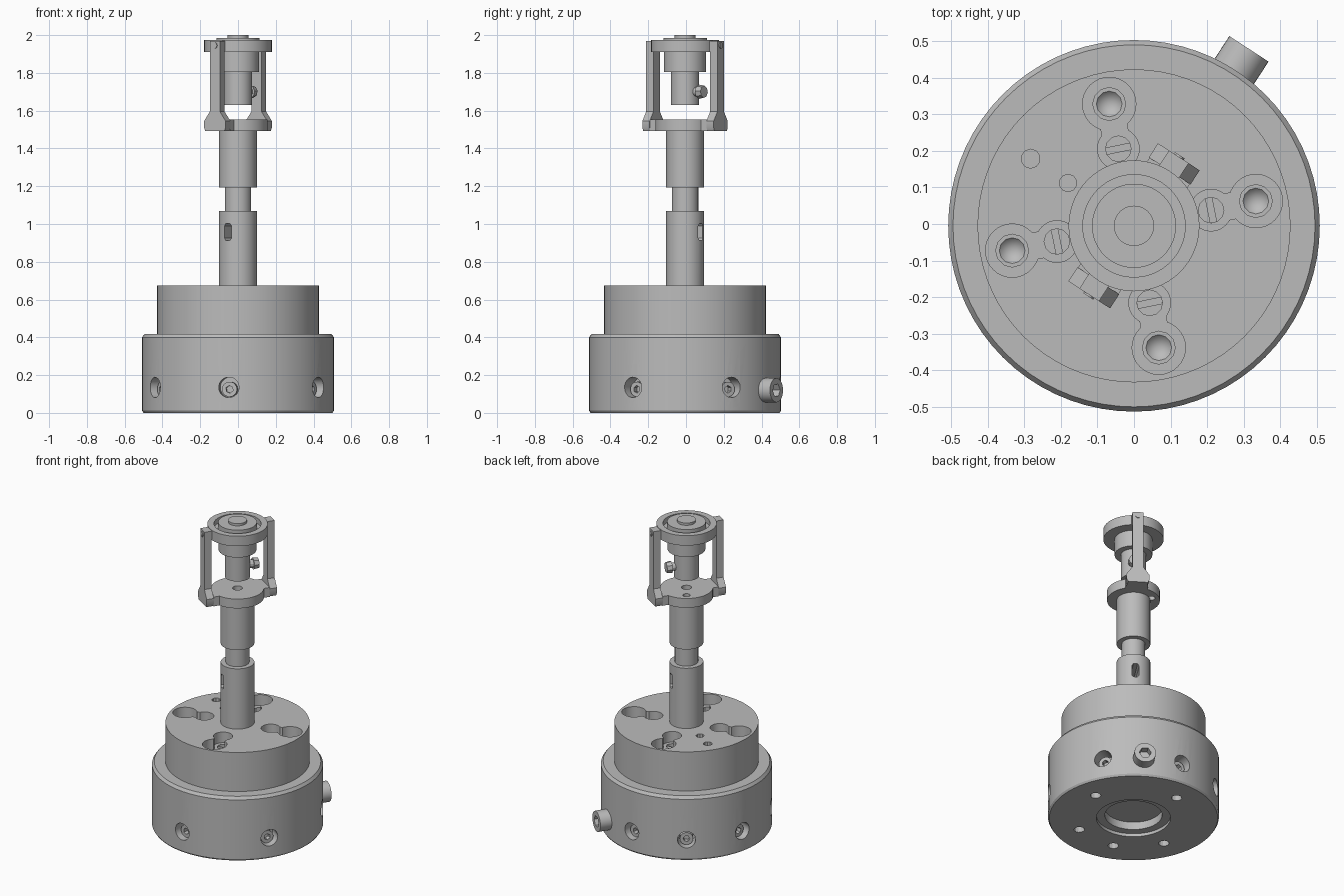
import bpy, bmesh, math
from mathutils import Vector, Matrix

default = bpy.data.objects.get("Cube")
if default:
    bpy.data.objects.remove(default, do_unlink=True)

AXIS = Vector((0, -0.005, 0))   # centre line of the turned parts
ARM_ANGLE = 57                  # bearing of the bracket, slot and side screw
UP = Vector((0, 0, 1))

gray = bpy.data.materials.new("plain gray")
gray.use_nodes = True
COLOR = (0.5, 0.5, 0.5, 1)
gray.diffuse_color = COLOR
gray.node_tree.nodes["Principled BSDF"].inputs["Base Color"].default_value = COLOR


def polar(angle, radius, z=0.0):
    a = math.radians(angle)
    return AXIS + Vector((radius * math.cos(a), radius * math.sin(a), z))


def finish(name, bm):
    bmesh.ops.recalc_face_normals(bm, faces=bm.faces)
    mesh = bpy.data.meshes.new(name)
    bm.to_mesh(mesh)
    bm.free()
    mesh.materials.append(gray)
    obj = bpy.data.objects.new(name, mesh)
    bpy.context.collection.objects.link(obj)
    return obj


def lathe(name, profile, steps=72):
    """Turn a (radius, z) profile about the centre line."""
    bm = bmesh.new()
    verts = [bm.verts.new(AXIS + Vector((r, 0, z))) for r, z in profile]
    edges = [bm.edges.new(pair) for pair in zip(verts, verts[1:])]
    bmesh.ops.spin(bm, geom=verts + edges, cent=AXIS, axis=UP,
                   angle=math.tau, steps=steps, use_merge=True)
    bmesh.ops.remove_doubles(bm, verts=bm.verts, dist=0.0001)
    return finish(name, bm)


def rod(name, start, end, r1, r2=None, sides=32):
    """Cylinder or cone between two points."""
    bm = bmesh.new()
    d = end - start
    place = Matrix.Translation((start + end) / 2) @ UP.rotation_difference(d).to_matrix().to_4x4()
    bmesh.ops.create_cone(bm, cap_ends=True, segments=sides, radius1=r1,
                          radius2=r1 if r2 is None else r2, depth=d.length, matrix=place)
    return finish(name, bm)


def slab(name, outline, angle, near, far):
    """Extrude a (sideways, z) outline outwards along a bearing."""
    bm = bmesh.new()
    side = polar(angle + 90, 1) - AXIS
    face = bm.faces.new([bm.verts.new(polar(angle, near, z) + side * s) for s, z in outline])
    new = bmesh.ops.extrude_face_region(bm, geom=[face])["geom"]
    bmesh.ops.translate(bm, vec=polar(angle, far - near) - AXIS,
                        verts=[v for v in new if isinstance(v, bmesh.types.BMVert)])
    return finish(name, bm)


def rect(half, low, high):
    return [(-half, low), (half, low), (half, high), (-half, high)]


def activate(obj):
    bpy.ops.object.select_all(action='DESELECT')
    obj.select_set(True)
    bpy.context.view_layer.objects.active = obj


def cut(target, *cutters):
    for cutter in cutters:
        cutter.hide_render = True
        mod = target.modifiers.new("cut", 'BOOLEAN')
        mod.operation, mod.solver, mod.object = 'DIFFERENCE', 'EXACT', cutter
        activate(target)
        bpy.ops.object.modifier_apply(modifier=mod.name)
        bpy.data.objects.remove(cutter, do_unlink=True)


# Heavy round base with recessed underside
base = lathe("base", [(0, 0), (0.5, 0), (0.508, 0.012), (0.508, 0.4),
                      (0.495, 0.418), (0, 0.418)])
cut(base, rod("cutter", polar(0, 0, -0.02), polar(0, 0, 0.02), 0.22, sides=64),
    rod("cutter", polar(0, 0, -0.02), polar(0, 0, 0.07), 0.17, sides=64))
for angle in (10, 97, 150, 199, 250, 297):
    cut(base, rod("cutter", polar(angle, 0.35, -0.02), polar(angle, 0.35, 0.06), 0.032, sides=12))

# Radial bores in the base, each with a sunk set screw
for i, angle in enumerate((29, 85, 125, 166, 210, 264.5, 327)):
    cut(base, rod("cutter", polar(angle, 0.42, 0.135), polar(angle, 0.56, 0.135), 0.054, sides=24))
    screw = rod(f"set_screw_{i}", polar(angle, 0.41, 0.125), polar(angle, 0.47, 0.125), 0.04, sides=20)
    cut(screw, rod("cutter", polar(angle, 0.44, 0.125), polar(angle, 0.5, 0.125), 0.02, sides=6))

# Side cap screw with hex socket
cap_screw = rod("side_cap_screw", polar(ARM_ANGLE, 0.47, 0.12), polar(ARM_ANGLE, 0.577, 0.12), 0.064)
cut(cap_screw, rod("cutter", polar(ARM_ANGLE, 0.53, 0.12), polar(ARM_ANGLE, 0.62, 0.12), 0.036, sides=6))

# Upper drum with four keyhole pockets
DECK = 0.674
FLOOR = DECK - 0.07
drum = lathe("drum", [(0, 0.418), (0.428, 0.418), (0.428, DECK), (0, DECK)])
for k in range(4):
    a = 11.5 + 90 * k
    cut(drum,
        rod("cutter", polar(a, 0.34, FLOOR), polar(a, 0.34, 0.75), 0.073),
        rod("cutter", polar(a, 0.215, FLOOR), polar(a, 0.215, 0.75), 0.057),
        slab("cutter", rect(0.036, FLOOR, 0.75), a, 0.215, 0.34),
        rod("cutter", polar(a, 0.34, FLOOR - 0.06), polar(a, 0.34, 0.7), 0.045, sides=12),
        rod("cutter", polar(a, 0.34, FLOOR - 0.1), polar(a, 0.34, FLOOR - 0.05), 0, 0.044, sides=12),
        rod("cutter", polar(a, 0.215, FLOOR - 0.05), polar(a, 0.215, 0.7), 0.035, sides=12))
    slab(f"pocket_bar_{k}", rect(0.034, FLOOR - 0.05, FLOOR - 0.01), a, 0.205, 0.225)
for radius, hole in ((0.337, 0.026), (0.215, 0.024)):
    cut(drum, rod("cutter", polar(147, radius, DECK - 0.1), polar(147, radius, 0.75), hole, sides=10))

# Stepped column with a through slot
column = lathe("column", [(0, DECK), (0.1, DECK), (0.1, 1.069), (0.07, 1.069), (0.07, 1.192),
                          (0.1, 1.192), (0.1, 1.492), (0, 1.492)], 48)
cut(column, slab("cutter", [(-0.022, 0.925), (-0.012, 0.912), (0.012, 0.912), (0.022, 0.925),
                            (0.022, 0.99), (0.012, 1.003), (-0.012, 1.003), (-0.022, 0.99)],
                 ARM_ANGLE, -0.15, 0.15))

# Bracket: round plate, two tabs, two uprights
PLATE_TOP = 1.553
plate = lathe("bracket_plate", [(0, 1.492), (0.157, 1.492), (0.157, PLATE_TOP), (0, PLATE_TOP)], 48)
cut(plate, rod("cutter", polar(0, 0, 1.51), polar(0, 0, 1.6), 0.03, sides=16),
    rod("cutter", polar(125, 0.11, 1.45), polar(125, 0.11, 1.6), 0.022, sides=16))
upright = [(-0.06, 1.492), (0.06, 1.492), (0.068, 1.51), (0.068, 1.545), (0.032, 1.595),
           (0.032, 1.97), (-0.032, 1.97), (-0.032, 1.595), (-0.068, 1.545), (-0.068, 1.51)]
for side, angle in (("rear", ARM_ANGLE), ("front", ARM_ANGLE + 180)):
    slab(f"{side}_bracket_tab", rect(0.066, 1.492, PLATE_TOP), angle, 0.1, 0.18)
    slab(f"{side}_upright", upright, angle, 0.179, 0.225)
    slab(f"{side}_upright_lug", rect(0.032, 1.915, 1.97), angle, 0.15, 0.18)
    rod(f"{side}_lug_screw", polar(angle, 0.2, 1.945), polar(angle, 0.23, 1.945), 0.016, sides=12)

# Hanging head: stem, collar, grooved ring and centre cap
lathe("head", [(0, 1.63), (0.075, 1.63), (0.075, 1.804), (0.112, 1.804), (0.112, 1.91),
               (0.179, 1.91), (0.179, 1.975), (0.14, 1.975), (0.14, 1.94), (0.115, 1.94),
               (0.115, 1.985), (0.055, 1.985), (0.055, 2.0), (0, 2.0)], 56)

# Small thumb screw on the stem
rod("thumb_screw_shank", polar(52, 0.05, 1.7), polar(52, 0.1, 1.7), 0.025, sides=12)
rod("thumb_screw_head", polar(52, 0.095, 1.7), polar(52, 0.128, 1.7), 0.038, 0.032, sides=8)

# Smooth turned surfaces, keep edges crisp
for obj in bpy.context.scene.objects:
    if obj.type == 'MESH':
        activate(obj)
        bpy.ops.object.shade_smooth_by_angle(angle=math.radians(25))
